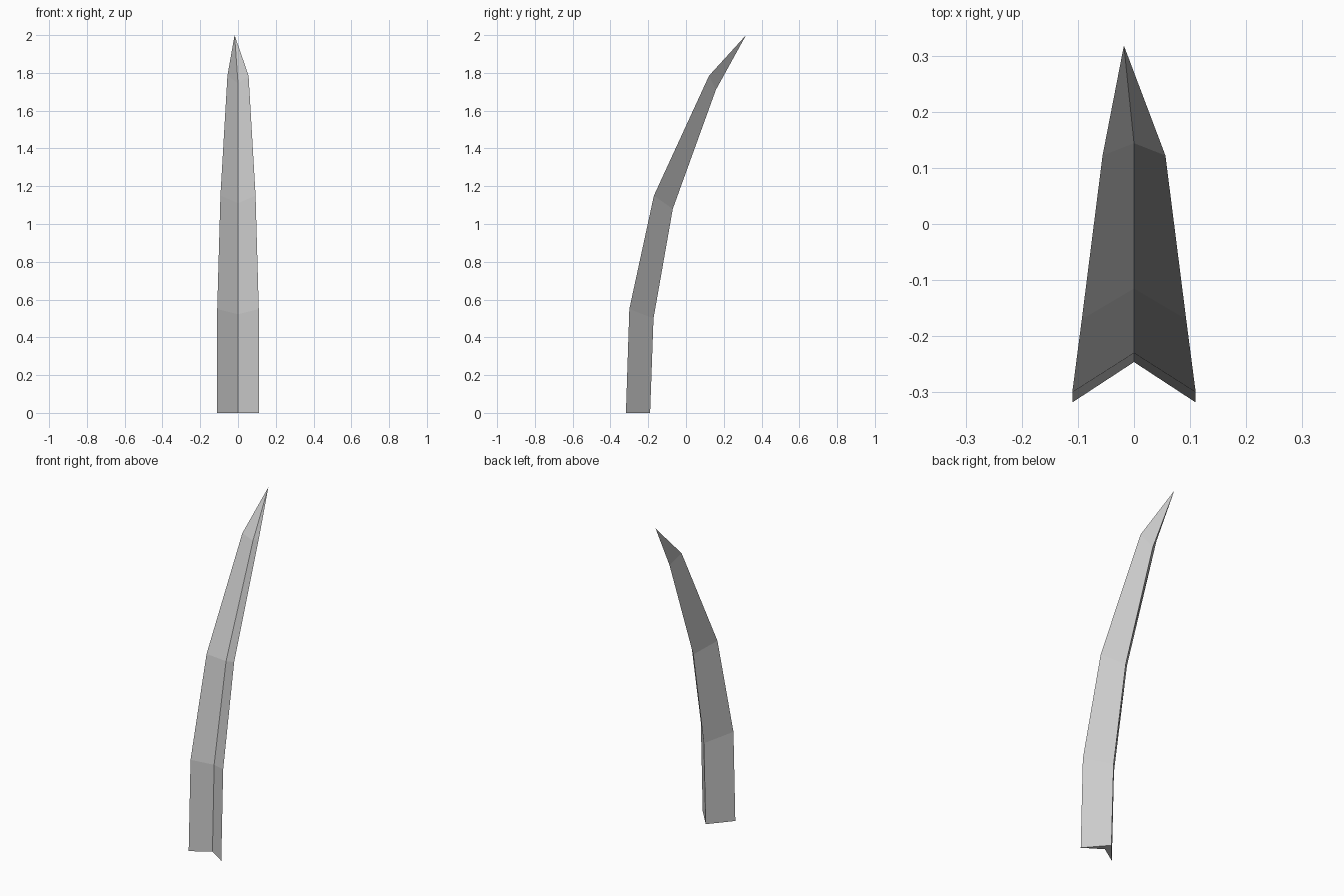
import bpy, bmesh

if "Cube" in bpy.data.objects:
    bpy.data.objects.remove(bpy.data.objects["Cube"])

# Cross-sections up the blade: half width, edge (y, z), front groove (y, z), back ridge (y, z)
SECTIONS = [
    (0.110, (-0.318, 0.00), (-0.246, 0.000), (-0.190, 0.00)),
    (0.110, (-0.300, 0.55), (-0.230, 0.522), (-0.172, 0.50)),
    (0.093, (-0.170, 1.15), (-0.115, 1.110), (-0.070, 1.08)),
    (0.056, (0.122, 1.785), (0.144, 1.745), (0.158, 1.71)),
]
TIP = (-0.018, 0.318, 2.0)

bm = bmesh.new()

# Chevron rings: left edge, front groove, right edge, back ridge
rings = []
for w, edge, groove, ridge in SECTIONS:
    points = [(-w, *edge), (0, *groove), (w, *edge), (0, *ridge)]
    rings.append([bm.verts.new(p) for p in points])

# Walls between rings
for low, high in zip(rings, rings[1:]):
    for i in range(4):
        j = (i + 1) % 4
        bm.faces.new((low[i], low[j], high[j], high[i]))

# Pointed tip
tip = bm.verts.new(TIP)
for i in range(4):
    bm.faces.new((rings[-1][i], rings[-1][(i + 1) % 4], tip))

# Base cap in two halves of the chevron
left, groove, right, ridge = rings[0]
bm.faces.new((left, ridge, groove))
bm.faces.new((groove, ridge, right))

bmesh.ops.recalc_face_normals(bm, faces=bm.faces[:])
mesh = bpy.data.meshes.new("grass_blade")
bm.to_mesh(mesh)
bm.free()
bpy.context.collection.objects.link(bpy.data.objects.new("grass_blade", mesh))
